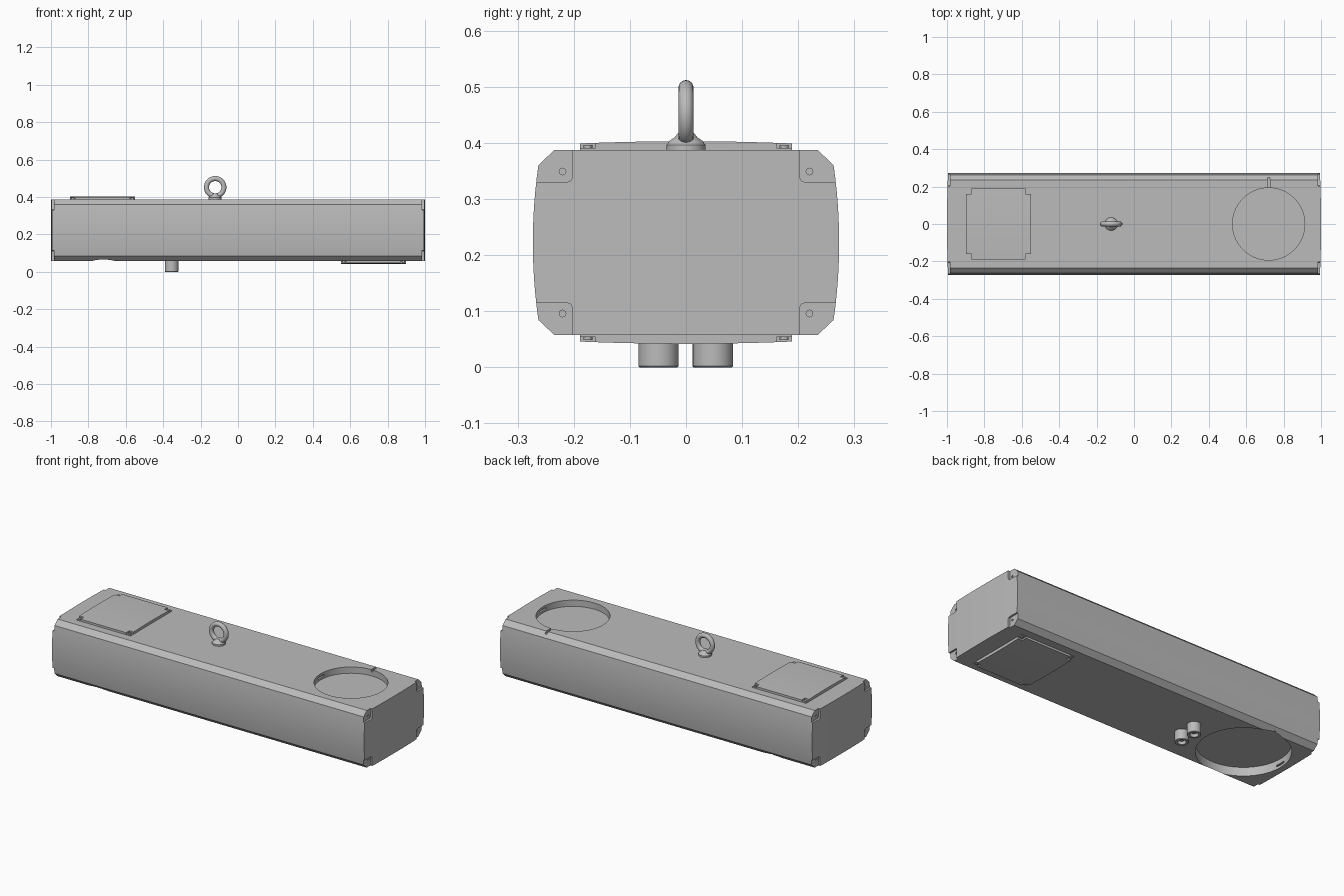
import bpy, bmesh, math

cube = bpy.data.objects.get("Cube")
if cube:
    bpy.data.objects.remove(cube, do_unlink=True)

grey = bpy.data.materials.new("cast_grey")
grey.use_nodes = True
grey.diffuse_color = (0.5, 0.5, 0.5, 1)
grey.node_tree.nodes["Principled BSDF"].inputs["Base Color"].default_value = (0.5, 0.5, 0.5, 1)

BOTTOM, TOP = 0.058, 0.387
MID = (BOTTOM + TOP) / 2


def finish(name, bm):
    bmesh.ops.recalc_face_normals(bm, faces=bm.faces)
    mesh = bpy.data.meshes.new(name)
    bm.to_mesh(mesh)
    bm.free()
    mesh.materials.append(grey)
    obj = bpy.data.objects.new(name, mesh)
    bpy.context.collection.objects.link(obj)
    return obj


def prism(name, pts, axis, lo, hi):
    """Extrude a 2D outline along x (points are y, z) or z (points are x, y)."""
    bm = bmesh.new()
    place = (lambda p, h: (h, *p)) if axis == "x" else (lambda p, h: (*p, h))
    a = [bm.verts.new(place(p, lo)) for p in pts]
    b = [bm.verts.new(place(p, hi)) for p in pts]
    bm.faces.new(a)
    bm.faces.new(b)
    for i in range(len(pts)):
        j = (i + 1) % len(pts)
        bm.faces.new((a[i], a[j], b[j], b[i]))
    return finish(name, bm)


def circle(cx, cy, r, n):
    return [(cx + r * math.cos(math.tau * i / n), cy + r * math.sin(math.tau * i / n))
            for i in range(n)]


def rect(cx, cy, w, h):
    return [(cx + sx * w / 2, cy + sy * h / 2)
            for sx, sy in ((-1, -1), (1, -1), (1, 1), (-1, 1))]


def lathe(name, pts, center, n=32):
    """Spin a closed (radius, z) outline around a vertical axis."""
    bm = bmesh.new()
    vs = [bm.verts.new((r, 0, z)) for r, z in pts]
    edges = [bm.edges.new((vs[i], vs[(i + 1) % len(vs)])) for i in range(len(vs))]
    bmesh.ops.spin(bm, geom=vs + edges, cent=(0, 0, 0), axis=(0, 0, 1),
                   angle=math.tau, steps=n, use_merge=True)
    bmesh.ops.remove_doubles(bm, verts=bm.verts, dist=1e-5)
    bmesh.ops.translate(bm, verts=bm.verts, vec=center)
    return finish(name, bm)


def cut(target, cutter, op="DIFFERENCE"):
    mod = target.modifiers.new("cut", "BOOLEAN")
    mod.operation, mod.object, mod.solver = op, cutter, "EXACT"
    bpy.context.view_layer.objects.active = target
    bpy.ops.object.modifier_apply(modifier=mod.name)
    bpy.data.objects.remove(cutter, do_unlink=True)


def both_ways(z, side):
    """Height measured from the top face, or mirrored to the bottom face."""
    return z if side > 0 else TOP + BOTTOM - z


# Housing: bowed sides, chamfered long edges
steps = 12
bow = [(0.273 - 0.01 * t * t, MID + 0.138 * t)
       for t in (2 * i / steps - 1 for i in range(steps + 1))]
half = [(0.235, BOTTOM)] + bow + [(0.235, TOP)]
housing = prism("housing", half + [(-y, z) for y, z in reversed(half)], "x", -1.05, 1.05)

# Gently bulging ends
end = [(1 - 0.007 * t * t, 0.3 * t) for t in (i / 8 - 1 for i in range(17))]
cut(housing, prism("end_shape", end + [(-x, -y) for x, y in end], "z", -0.1, 0.6), "INTERSECT")

# Corner pockets with screw holes at both ends
pocket = [(0.202, 0.34), (0.205, 0.333), (0.212, 0.33), (0.4, 0.33), (0.4, 0.5), (0.202, 0.5)]
for sx in (-1, 1):
    for sy in (-1, 1):
        for sz in (-1, 1):
            pts = [(sy * y, both_ways(z, sz)) for y, z in pocket]
            cut(housing, prism("pocket_cutter", pts, "x", sx * 0.985, sx * 1.1))
            hole = circle(sy * 0.22, both_ways(0.349, sz), 0.006, 12)
            cut(housing, prism("hole_cutter", hole, "x", sx * 0.96, sx * 1.1))

# Round recesses with a marker groove and short wall slots
for side, radius, depth in ((1, 0.193, 0.036), (-1, 0.243, 0.05)):
    cx = 0.72 * side
    floor = both_ways(TOP - depth, side)
    outside = both_ways(TOP + 0.1, side)
    cut(housing, prism("recess_cutter", circle(cx, 0, radius, 64), "z", floor, outside))
    groove = rect(cx, radius + 0.02, 0.012, 0.08)
    cut(housing, prism("groove_cutter", groove, "z", both_ways(TOP - 0.012, side), outside))
    for k in range(2):
        angle = math.pi * k
        slot = rect(cx + (radius - 0.005) * math.cos(angle),
                    (radius - 0.005) * math.sin(angle), 0.03, 0.06)
        cut(housing, prism("slot_cutter", slot, "z", both_ways(TOP - 0.024, side),
                           both_ways(TOP - 0.014, side)))

# Access covers: thin flange, crowned lid with notched corners, screws
for side, label in ((1, "top"), (-1, "bottom")):
    cx = -0.725 * side
    prism(label + "_cover_flange", rect(cx, 0, 0.345, 0.378), "z",
          both_ways(TOP - 0.002, side), both_ways(0.391, side))
    crown = [(0.189 * t, both_ways(0.403 - 0.004 * t * t, side))
             for t in (i / 6 - 1 for i in range(13))]
    base = both_ways(TOP, side)
    lid = prism(label + "_cover", crown + [(0.189, base), (-0.189, base)],
                "x", cx - 0.173, cx + 0.173)
    for sx in (-1, 1):
        for sy in (-1, 1):
            notch = rect(cx + sx * 0.17, sy * 0.186, 0.05, 0.05)
            cut(lid, prism("notch_cutter", notch, "z",
                           both_ways(TOP - 0.01, side), both_ways(0.45, side)))
            prism(label + "_cover_screw", circle(cx + sx * 0.159, sy * 0.175, 0.008, 12), "z",
                  both_ways(TOP, side), both_ways(0.396, side))

# Lifting eye: flared foot and ring
lathe("eye_foot", [(0, TOP - 0.01), (0.035, TOP - 0.01), (0.035, 0.396), (0.029, 0.404),
                   (0.02, 0.41), (0.014, 0.418), (0, 0.418)], (-0.122, 0, 0))
bpy.ops.mesh.primitive_torus_add(location=(-0.122, 0, 0.452), rotation=(math.pi / 2, 0, 0),
                                 major_radius=0.0465, minor_radius=0.0135,
                                 major_segments=48, minor_segments=16)
bpy.context.object.name = "eye_ring"
bpy.context.object.data.materials.append(grey)

# Cable glands: hollow sleeves with an inner core
for y in (-0.049, 0.048):
    lathe("cable_gland", [(0, 0.07), (0.036, 0.07), (0.036, 0.002), (0.034, 0), (0.022, 0),
                          (0.022, 0.03), (0.012, 0.03), (0.012, 0.012), (0, 0.012)],
          (-0.355, y, 0))

bpy.ops.object.select_all(action="DESELECT")
for obj in bpy.context.collection.objects:
    if obj.type == "MESH":
        obj.select_set(True)
        bpy.context.view_layer.objects.active = obj
bpy.ops.object.shade_smooth_by_angle(angle=math.radians(25))
